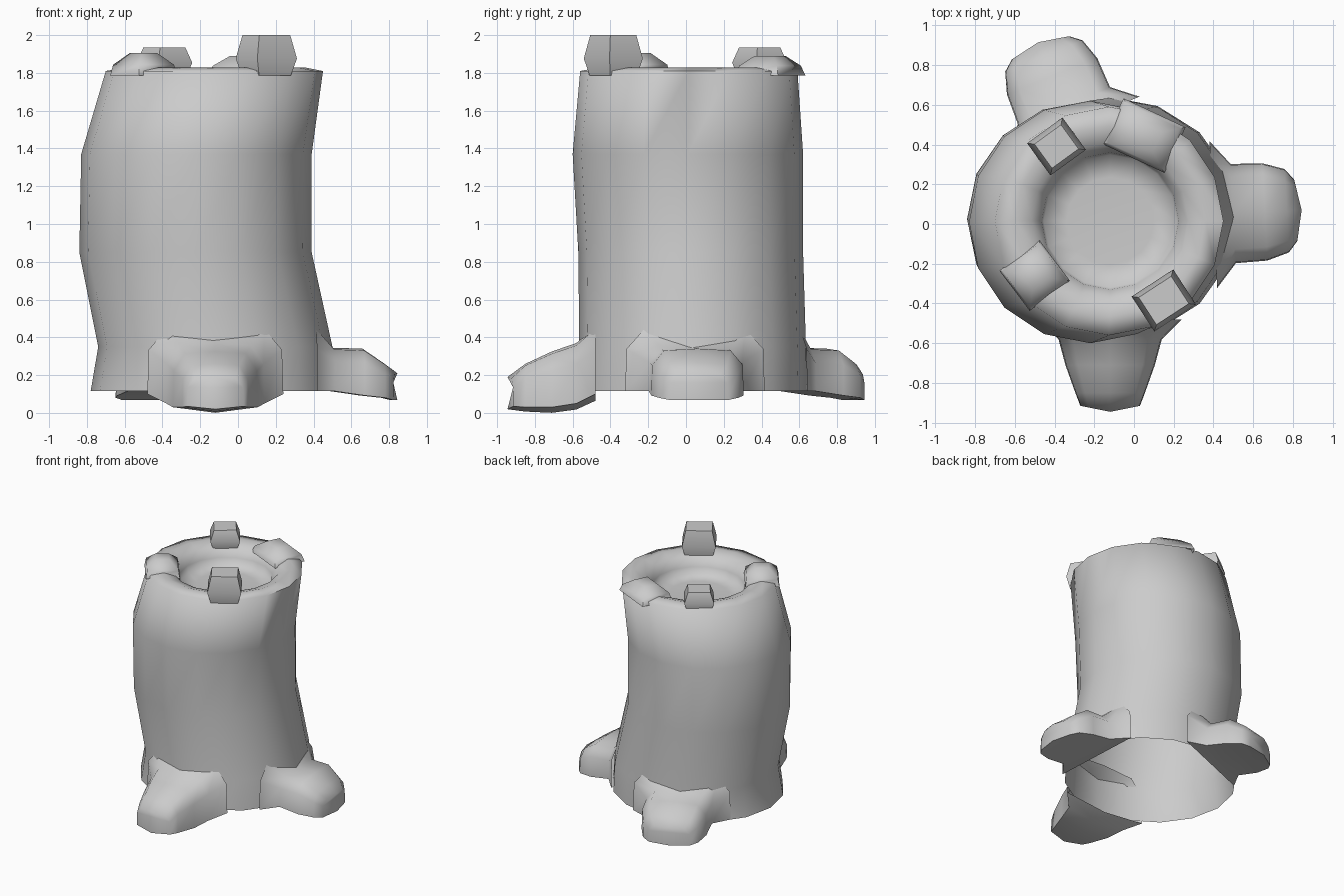
import bpy, bmesh, math
from math import sin, cos, pi, radians

if "Cube" in bpy.data.objects:
    bpy.data.objects.remove(bpy.data.objects["Cube"])

CX, CY = -0.12, 0.02   # trunk axis on the ground plan


def loft(name, rings, angle=50):
    """Skin closed rings of points, open at the first, capped at the last."""
    bm = bmesh.new()
    loops = [[bm.verts.new(p) for p in r] for r in rings]
    n = len(loops[0])
    for a, b in zip(loops, loops[1:]):
        for i in range(n):
            j = (i + 1) % n
            bm.faces.new((a[i], a[j], b[j], b[i]))
    start = bm.faces.new(loops[0][::-1])
    bm.faces.new(loops[-1])
    bmesh.ops.recalc_face_normals(bm, faces=bm.faces)
    bmesh.ops.delete(bm, geom=[start], context='FACES_ONLY')
    me = bpy.data.meshes.new(name)
    bm.to_mesh(me)
    bm.free()
    ob = bpy.data.objects.new(name, me)
    bpy.context.collection.objects.link(ob)
    bpy.ops.object.select_all(action='DESELECT')
    ob.select_set(True)
    bpy.context.view_layer.objects.active = ob
    bpy.ops.object.shade_smooth_by_angle(angle=radians(angle))
    return ob


def polar(angle, d, s, z):
    """Point d outward and s sideways from the trunk axis."""
    c, k = cos(radians(angle)), sin(radians(angle))
    return (CX + d * c - s * k, CY + d * k + s * c, z)


# Hollow trunk, open below, with rolled rim: centre x, y, radius x, y, z
sections = [
    (-.13, .03, .65, .61, .115), (-.12, .035, .62, .60, .35),
    (-.225, .025, .615, .595, .85), (-.22, .01, .61, .61, 1.37),
    (-.125, .015, .575, .575, 1.81), (-.12, .015, .48, .48, 1.828),
    (-.12, .015, .395, .395, 1.80), (-.12, .015, .345, .345, 1.735),
    (-.12, .015, .335, .335, 1.685), (-.12, .015, .22, .22, 1.675)]
loft("trunk", [[(cx + rx * cos(i * pi / 8), cy + ry * sin(i * pi / 8), z)
                for i in range(16)] for cx, cy, rx, ry, z in sections], 85)


# Roots: stations of distance, half width, top z, bottom z
def root(name, angle, stations, dip, bulge=.03):
    profile = [(-1, 0), (-.98, .65), (-.72, .96), (0, 1), (.72, .96),
               (.98, .65), (1, 0), (0, -dip)]
    rings = []
    for k, (d, w, zt, zb) in enumerate(stations):
        tip = k == len(stations) - 1
        rings.append([polar(angle, d + (bulge * (1 - abs(s)) if tip else 0),
                            s * w, zb + h * (zt - zb)) for s, h in profile])
    loft(name, rings, 70)


side = [(.52, .37, .46, .115), (.62, .25, .345, .115), (.78, .245, .34, .092),
        (.89, .21, .265, .08), (.935, .155, .21, .068)]
root("right_root", 3, side, 0)
root("back_root", 112, side, 0)
root("front_root", -90, [(.50, .36, .46, .10), (.60, .26, .37, .05),
                         (.73, .225, .325, .03), (.87, .175, .26, .03),
                         (.935, .15, .19, .035)], .1)


# Broken bark stubs on the rim: tapered four-sided blocks
def stub(name, x, y, angle, w, r, top, taper=.78, base=.8):
    c, k = cos(radians(angle)), sin(radians(angle))
    rings = []
    mid = 1.81 + (top - 1.81) * .35
    for z, f in ((1.785, base), (mid, 1), (top, taper)):
        ring = []
        for u, v in ((-1, -1), (1, -1), (1, 1), (-1, 1)):
            a, b = u * r * f, v * w * f
            ring.append((x + a * c - b * k, y + a * k + b * c, z))
        rings.append(ring)
    loft(name, rings, 60)


stub("front_right_stub", .15, -.385, -57, .125, .105, 2.0)
stub("back_left_stub", -.39, .39, 126, .11, .10, 1.935, .75)
stub("front_left_stub", -.50, -.26, 217, .115, .115, 1.905, .45, 1.1)
stub("back_right_stub", .05, .445, 65, .15, .11, 1.89, .5, 1.15)
